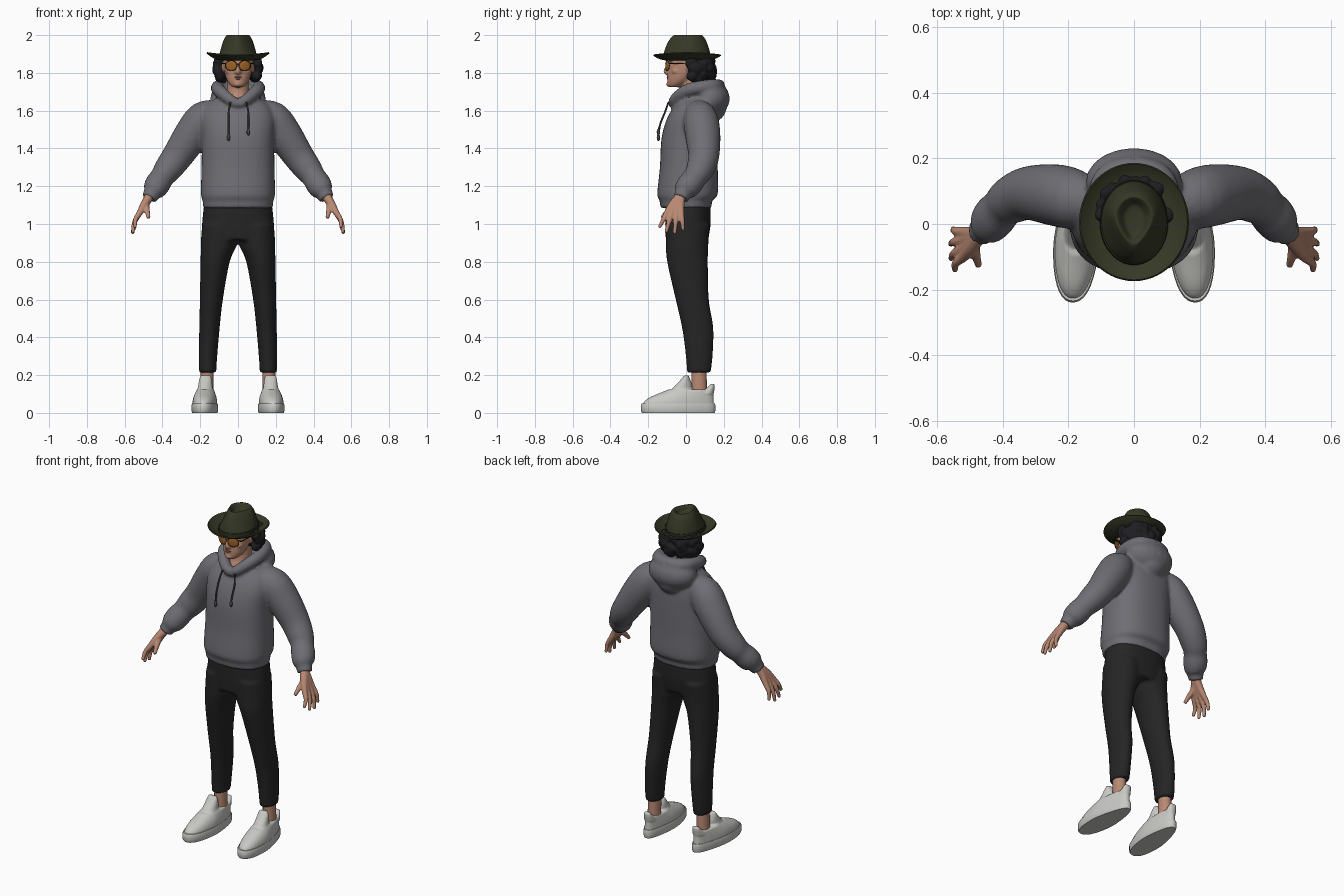
import bpy, bmesh, random
from math import cos, sin, pi, radians
from mathutils import Vector, Quaternion, Matrix

random.seed(4)
cube = bpy.data.objects.get("Cube")
if cube:
    bpy.data.objects.remove(cube, do_unlink=True)


def material(name, r, g, b, rough=0.8):
    m = bpy.data.materials.new(name)
    m.use_nodes = True
    m.diffuse_color = (r, g, b, 1)
    node = m.node_tree.nodes["Principled BSDF"]
    node.inputs["Base Color"].default_value = (r, g, b, 1)
    node.inputs["Roughness"].default_value = rough
    return m


SKIN = material("skin", .48, .25, .17)
LIPS = material("lips", .36, .15, .12)
GREY = material("grey_fleece", .16, .155, .175)
CORD = material("dark_cord", .06, .06, .068)
BLACK = material("black_cloth", .018, .018, .018)
WHITE = material("off_white_leather", .58, .58, .55)
OLIVE = material("olive_felt", .036, .039, .019)
BAND = material("dark_olive_band", .022, .024, .012)
HAIR = material("black_hair", .013, .013, .015)
AMBER = material("amber_lens", .33, .12, .02, .3)


def spline(keys, steps):
    """Catmull-Rom interpolation of equal-length tuples."""
    out = []
    for i in range(len(keys) - 1):
        a, b = keys[max(i - 1, 0)], keys[i]
        c, d = keys[i + 1], keys[min(i + 2, len(keys) - 1)]
        for s in range(steps):
            t = s / steps
            out.append([q + .5 * t * (r - p + t * (2 * p - 5 * q + 4 * r - u + t * (3 * (q - r) + u - p)))
                        for p, q, r, u in zip(a, b, c, d)])
    return out + [list(keys[-1])]


def loft(bm, keys, follow=False, n=32, steps=4, power=2.0):
    """Oval rings (x, y, z, rx, ry); follow turns each ring along the path."""
    pts = spline(keys, steps)
    rot, last, rings = Quaternion(), Vector((0, 0, 1)), []
    for i, (x, y, z, rx, ry) in enumerate(pts):
        if follow:
            t = Vector(pts[min(i + 1, len(pts) - 1)][:3]) - Vector(pts[max(i - 1, 0)][:3])
            rot = last.rotation_difference(t.normalized()) @ rot
            last = t.normalized()
        ring = []
        for k in range(n):
            c, s = cos(2 * pi * k / n), sin(2 * pi * k / n)
            f = (abs(c) ** power + abs(s) ** power) ** (-1 / power)
            ring.append(bm.verts.new(Vector((x, y, z)) + rot @ Vector((rx * c * f, ry * s * f, 0))))
        rings.append(ring)
    for a, b in zip(rings, rings[1:]):
        for k in range(n):
            bm.faces.new((a[k], a[(k + 1) % n], b[(k + 1) % n], b[k]))
    bm.faces.new(rings[0][::-1])
    bm.faces.new(rings[-1])


def tube(bm, path, n=16, steps=4):
    """Round tube through points (x, y, z, radius)."""
    loft(bm, [(*p, p[3]) for p in path], True, n, steps)


def blob(bm, centre, scale):
    bmesh.ops.create_uvsphere(bm, u_segments=20, v_segments=12, radius=1,
                              matrix=Matrix.LocRotScale(Vector(centre), None, Vector(scale)))


def flip(keys, side):
    return [(k[0] * side, *k[1:]) for k in keys]


def finish(bm, name, mat, voxel=0, smooth=0, thick=0, angle=40):
    """Turn the bmesh into an object, fusing its parts when voxel is set."""
    bmesh.ops.recalc_face_normals(bm, faces=bm.faces)
    me = bpy.data.meshes.new(name)
    bm.to_mesh(me)
    bm.free()
    ob = bpy.data.objects.new(name, me)
    bpy.context.scene.collection.objects.link(ob)
    me.materials.append(mat)
    if voxel:
        mod = ob.modifiers.new("fuse", "REMESH")
        mod.mode, mod.voxel_size = "VOXEL", voxel
    if smooth:
        mod = ob.modifiers.new("relax", "SMOOTH")
        mod.factor, mod.iterations = .5, smooth
    if thick:
        mod = ob.modifiers.new("thickness", "SOLIDIFY")
        mod.thickness, mod.offset = thick, 0
    if ob.modifiers:
        graph = bpy.context.evaluated_depsgraph_get()
        ob.data = bpy.data.meshes.new_from_object(ob.evaluated_get(graph))
        ob.modifiers.clear()
        if not ob.data.materials:
            ob.data.materials.append(mat)
    bpy.ops.object.select_all(action="DESELECT")
    ob.select_set(True)
    bpy.context.view_layer.objects.active = ob
    bpy.ops.object.shade_smooth_by_angle(angle=radians(angle))
    return ob


# Hoodie: torso, sleeves, collar roll and lowered hood fused together
bm = bmesh.new()
loft(bm, [(0, 0, 1.085, .185, .135), (0, 0, 1.125, .187, .14), (0, .008, 1.16, .196, .16),
          (0, .015, 1.3, .193, .153), (0, .02, 1.45, .192, .15), (0, .032, 1.55, .197, .136),
          (0, .045, 1.62, .175, .11), (0, .055, 1.67, .11, .08)], n=48, power=2.4)
for s in (1, -1):
    tube(bm, flip([(.1, .06, 1.6, .06), (.18, .075, 1.562, .09), (.24, .088, 1.48, .094),
                   (.32, .094, 1.36, .082), (.375, .072, 1.285, .073), (.4, .05, 1.25, .064),
                   (.425, .022, 1.212, .067), (.445, -.005, 1.18, .06), (.456, -.015, 1.162, .045),
                   (.47, -.027, 1.135, .042)], s), n=28)
    # neckline roll, from the front dip up over the shoulder to the back
    tube(bm, flip([(0, -.068, 1.632, .026), (.045, -.058, 1.66, .03), (.098, .0, 1.705, .034),
                   (.108, .07, 1.722, .036), (.08, .145, 1.73, .038), (0, .175, 1.73, .036)], s))
blob(bm, (0, .128, 1.664), (.148, .104, .096))
blob(bm, (0, .15, 1.62), (.085, .065, .075))
finish(bm, "hoodie", GREY, .01, 4, angle=60)

# Drawstrings with knotted ends
bm = bmesh.new()
for x, low in ((-.05, 1.465), (.055, 1.495)):
    tube(bm, [(x * .8, -.093, 1.645, .005), (x, -.112, 1.59, .005),
              (x, -.136, 1.53, .005), (x, -.146, low, .005)], n=8)
    blob(bm, (x, -.146, low - .008), (.009, .009, .018))
finish(bm, "drawstrings", CORD)

# Trousers
bm = bmesh.new()
loft(bm, [(0, .01, 1.12, .178, .118), (0, .01, 1, .19, .12), (0, .005, .915, .186, .112)], n=40, power=2.3)
for s in (1, -1):
    loft(bm, flip([(.1, .01, 1, .09, .117), (.1, .006, .9, .097, .113), (.121, .008, .8, .077, .108),
                   (.141, .033, .6, .061, .088), (.151, .062, .45, .054, .083),
                   (.159, .07, .3, .049, .071), (.161, .068, .213, .046, .063)], s))
finish(bm, "trousers", BLACK, .01, 3, angle=60)

for s, side in ((1, "left"), (-1, "right")):
    # Ankle
    bm = bmesh.new()
    loft(bm, flip([(.165, .07, .09, .036, .042), (.163, .068, .25, .034, .04)], s), n=20)
    finish(bm, side + "_ankle", SKIN)

    # Shoe: sole slab, then the upper with its tongue and heel tab
    def shape_foot(bm):
        for v in bm.verts:
            v.co.x -= s * .17
            v.co.x *= 1 - .22 * max(0, min(1, (v.co.y + .05) / .15))
            v.co.x += s * (.172 - .06 * v.co.y)

    bm = bmesh.new()
    loft(bm, flip([(.17, -.041, 0, .066, .192), (.17, -.042, .01, .07, .197),
                   (.17, -.042, .042, .07, .197), (.17, -.041, .05, .067, .193)], s),
         n=40, steps=1, power=2.3)
    shape_foot(bm)
    finish(bm, side + "_sole", WHITE)
    bm = bmesh.new()
    loft(bm, flip([(.17, -.041, .035, .065, .19), (.17, -.037, .06, .065, .184),
                   (.17, -.02, .085, .061, .166), (.17, .012, .112, .053, .134),
                   (.17, .026, .124, .048, .12)], s), n=40, power=2.2)
    loft(bm, flip([(.17, -.03, .11, .044, .06), (.17, -.012, .145, .04, .045),
                   (.17, -.002, .178, .036, .024), (.17, .002, .198, .03, .012)], s), n=24)
    loft(bm, flip([(.17, .105, .1, .044, .042), (.17, .132, .135, .034, .02),
                   (.17, .14, .154, .026, .01)], s), n=24)
    shape_foot(bm)
    finish(bm, side + "_shoe", WHITE, .006, 2, angle=60)

    # Hand: every finger runs from the wrist, so the roots fuse into the palm
    bm = bmesh.new()
    wrist = (.466, -.026, 1.15, .026)
    for y, tip in ((-.1, (.545, -.138, .988)), (-.076, (.556, -.104, .962)),
                   (-.05, (.557, -.06, .955)), (-.025, (.55, -.016, .975))):
        knuckle = Vector((.52, y, 1.06))
        mid = knuckle.lerp(Vector(tip), .5) + Vector((.01, 0, 0))
        tube(bm, flip([wrist, (.495, y * .55 - .015, 1.105, .021), (*knuckle, .0165),
                       (*mid, .0125), (*tip, .0095)], s), n=12)
        blob(bm, (tip[0] * s, *tip[1:]), (.0098, .0098, .0098))
    tube(bm, flip([wrist, (.487, -.06, 1.105, .02), (.48, -.1, 1.065, .014), (.473, -.128, 1.032, .01)], s), n=12)
    finish(bm, side + "_hand", SKIN, .005, 2, angle=60)

# Head: skull, neck, nose, brow and ears
bm = bmesh.new()
loft(bm, [(0, -.062, 1.724, .026, .028), (0, -.052, 1.736, .042, .046), (0, -.032, 1.762, .059, .067),
          (0, -.01, 1.8, .071, .085), (0, .01, 1.85, .078, .104), (0, .015, 1.9, .078, .1)])
loft(bm, [(0, .03, 1.6, .085, .085), (0, .03, 1.66, .068, .078), (0, .032, 1.7, .058, .062),
          (0, .035, 1.8, .056, .06)])
tube(bm, [(0, -.086, 1.855, .009), (0, -.099, 1.83, .01), (0, -.107, 1.808, .013), (0, -.096, 1.797, .011)])
blob(bm, (0, -.092, 1.74), (.02, .012, .013))
blob(bm, (0, -.088, 1.773), (.026, .013, .014))
for s in (1, -1):
    blob(bm, (s * .012, -.095, 1.803), (.009, .01, .008))
    blob(bm, (s * .03, -.077, 1.866), (.032, .014, .009))
    blob(bm, (s * .045, -.055, 1.81), (.022, .02, .018))
    blob(bm, (s * .079, .02, 1.83), (.009, .018, .03))
finish(bm, "head", SKIN, .006, 2, angle=60)
bm = bmesh.new()
blob(bm, (0, -.0965, 1.777), (.021, .006, .0038))
blob(bm, (0, -.0955, 1.769), (.017, .006, .0042))
finish(bm, "lips", LIPS)

# Sunglasses: drop-shaped lenses, wire rims, bridge and temples
lens, rim = bmesh.new(), bmesh.new()
for s in (1, -1):
    blob(lens, (s * .036, -.106, 1.838), (.03, .005, .026))
    tube(rim, [(s * .036 + .031 * cos(a), -.106, 1.838 + .027 * sin(a), .0022)
               for a in [2 * pi * k / 20 for k in range(21)]], n=6, steps=1)
    tube(rim, flip([(.066, -.106, 1.85, .0025), (.08, -.09, 1.85, .0025), (.084, .02, 1.848, .0025)], s), n=6)
tube(rim, [(-.008, -.108, 1.848, .0025), (.008, -.108, 1.848, .0025)], n=6)
for v in lens.verts:
    v.co.y += 4 * v.co.x ** 2
for v in rim.verts:
    v.co.y += 4 * v.co.x ** 2 if v.co.y < -.095 else 0
finish(lens, "sunglass_lenses", AMBER)
finish(rim, "sunglass_frame", BAND)

# Curly hair around the sides and back of the head
bm = bmesh.new()
blob(bm, (0, .06, 1.835), (.102, .085, .085))
for i in range(110):
    a, h = random.uniform(-.3, pi + .3), random.uniform(-1, .7)
    w = (1 - .35 * h * h) ** .5
    r = random.uniform(.016, .026)
    blob(bm, (.112 * w * cos(a), .045 + .098 * w * sin(a), 1.825 + .062 * h), (r, r, r * 1.1))
finish(bm, "hair", HAIR, .006, 1, angle=60)

# Hat crown with a teardrop crease pinched towards the front
bm = bmesh.new()
loft(bm, [(0, .005, 1.868, .102, .128), (0, .005, 1.9, .099, .124), (0, .006, 1.94, .09, .112),
          (0, .008, 1.975, .078, .096), (0, .01, 1.995, .066, .08), (0, .012, 2, .056, .07),
          (0, .012, 1.99, .045, .06), (0, .012, 1.972, .03, .044), (0, .012, 1.968, .006, .01)], n=48)
for v in bm.verts:
    up = max(0, min(1, (v.co.z - 1.89) / .1))
    v.co.x *= 1 - .55 * up * max(0, min(1, (.03 - v.co.y) / .12))
finish(bm, "hat_crown", OLIVE, angle=60)
bm = bmesh.new()
loft(bm, [(0, .005, 1.87, .105, .131), (0, .005, 1.897, .102, .127)], n=48, steps=1)
finish(bm, "hat_band", BAND)

# Hat brim, curling up most at the sides
bm = bmesh.new()
rings = []
for j in range(9):
    t = j / 8
    rings.append([bm.verts.new(((.085 + .08 * t) * cos(a), .006 + (.11 + .068 * t) * sin(a),
                                1.87 + (.025 + .012 * cos(a) ** 2) * t ** 2))
                  for a in [2 * pi * k / 56 for k in range(56)]])
for a, b in zip(rings, rings[1:]):
    for k in range(56):
        bm.faces.new((a[k], b[k], b[k - 1], a[k - 1]))
finish(bm, "hat_brim", OLIVE, thick=.007)
